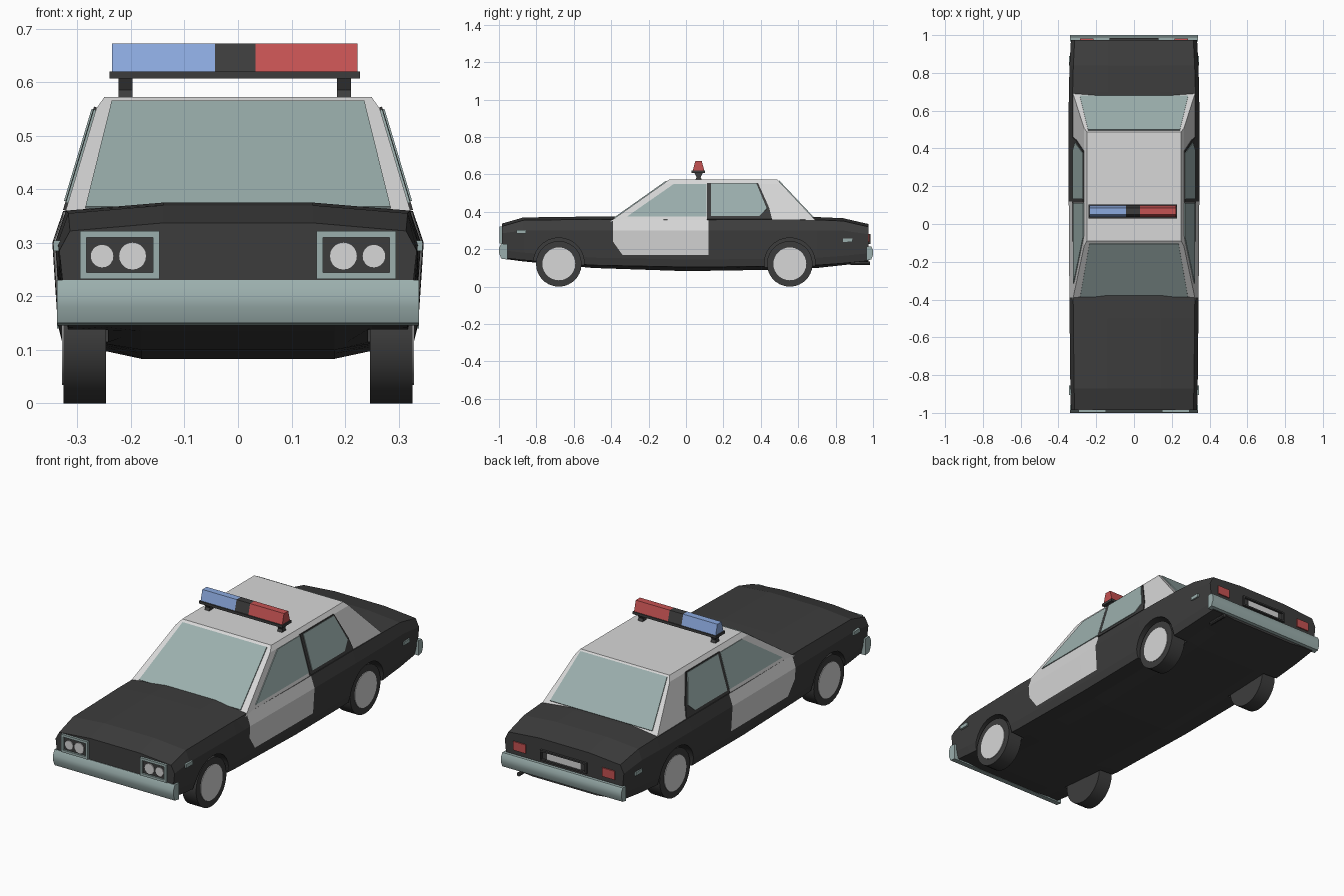
import bpy, bmesh, math
from mathutils import Vector

if "Cube" in bpy.data.objects:
    bpy.data.objects.remove(bpy.data.objects["Cube"])


def material(name, rgb):
    m = bpy.data.materials.new(name)
    m.diffuse_color = (*rgb, 1)
    m.use_nodes = True
    m.node_tree.nodes["Principled BSDF"].inputs["Base Color"].default_value = m.diffuse_color
    return m


BLACK = material("black_paint", (0.046, 0.046, 0.046))
WHITE = material("white_paint", (0.68, 0.68, 0.68))
GLASS = material("pale_teal", (0.33, 0.43, 0.42))
RED = material("red_light", (0.56, 0.085, 0.085))
BLUE = material("blue_light", (0.26, 0.40, 0.74))


def finish(name, bm, mats, angle=None):
    bmesh.ops.recalc_face_normals(bm, faces=bm.faces[:])
    me = bpy.data.meshes.new(name)
    bm.to_mesh(me)
    bm.free()
    for m in mats:
        me.materials.append(m)
    ob = bpy.data.objects.new(name, me)
    bpy.context.collection.objects.link(ob)
    if angle:
        bpy.ops.object.select_all(action='DESELECT')
        ob.select_set(True)
        bpy.context.view_layer.objects.active = ob
        bpy.ops.object.shade_smooth_by_angle(angle=math.radians(angle))
    return ob


def plate(name, pts, offset, mat, angle=None):
    """Polygon extruded along a vector."""
    bm = bmesh.new()
    f = bm.faces.new([bm.verts.new(p) for p in pts])
    ext = bmesh.ops.extrude_face_region(bm, geom=[f], use_keep_orig=True)["geom"]
    bmesh.ops.translate(bm, vec=Vector(offset),
                        verts=[v for v in ext if isinstance(v, bmesh.types.BMVert)])
    return finish(name, bm, [mat], angle)


def prism(name, profile, x0, x1, mat, angle=None):
    """(y, z) profile extruded along x."""
    return plate(name, [(x0, y, z) for y, z in profile], (x1 - x0, 0, 0), mat, angle)


def box(name, x, y, z, mat):
    return prism(name, [(y[0], z[0]), (y[1], z[0]), (y[1], z[1]), (y[0], z[1])], x[0], x[1], mat)


def disc(name, axis, c, r, depth, mat, n=24):
    """Cylinder along x or y, starting at c."""
    ring = [(r * math.cos(2 * math.pi * i / n), r * math.sin(2 * math.pi * i / n)) for i in range(n)]
    if axis == 'x':
        return plate(name, [(c[0], c[1] + a, c[2] + b) for a, b in ring], (depth, 0, 0), mat, 30)
    return plate(name, [(c[0] + a, c[1], c[2] + b) for a, b in ring], (0, depth, 0), mat, 30)


def loft(bm, rings):
    rows = [[bm.verts.new(p) for p in r] for r in rings]
    n = len(rows[0])
    for a, b in zip(rows, rows[1:]):
        for i in range(n):
            bm.faces.new((a[i], a[(i + 1) % n], b[(i + 1) % n], b[i]))
    bm.faces.new(rows[0])
    bm.faces.new(rows[-1])


# Lower body: y, floor, sill, waist, top, half width
stations = [(-0.985, .15, .155, .285, .337, .334), (-0.87, .135, .142, .30, .37, .337),
            (-0.5, .10, .115, .30, .375, .341), (0.0, .083, .105, .30, .372, .345),
            (0.45, .09, .108, .30, .374, .347), (0.7, .10, .115, .30, .372, .345),
            (0.84, .115, .125, .30, .366, .341), (0.975, .13, .138, .28, .335, .334)]
rings = []
for y, zb, zs, zm, zt, w in stations:
    half = [(.18, zb), (.25, (zb + zs) / 2 + .004), (w - .02, zs), (w - .01, zs + .04),
            (w, zm), (w - .02, zt - .015), (.14, zt)]
    rings.append([(x, y, z) for x, z in half] + [(-x, y, z) for x, z in reversed(half)])
bm = bmesh.new()
loft(bm, rings)

# White front doors, cut into the body sides
corner, slope = Vector((0, -.39, .24)), Vector((0, -.07, -.05)).normalized()
for co, no in [((0, -.39, 0), (0, 1, 0)), ((0, .12, 0), (0, 1, 0)), ((0, 0, .17), (0, 0, 1)), (corner, slope)]:
    bmesh.ops.bisect_plane(bm, geom=bm.verts[:] + bm.edges[:] + bm.faces[:],
                           plane_co=co, plane_no=no, dist=1e-5)
bm.normal_update()
for f in bm.faces:
    c = f.calc_center_median()
    if (-.39 < c.y < .12 and c.z > .17 and (c - corner).dot(slope) < 0 and abs(f.normal.x) > .5):
        f.material_index = 1
body = finish("lower_body", bm, [BLACK, WHITE])

# Wheels and wheel arches
for y in (-.68, .555):
    for s in (-1, 1):
        cut = disc("arch_cutter", 'x', (s * .243, y, .125), .136, s * .2, BLACK, 28)
        cut.hide_render = True
        cut.hide_set(True)
        mod = body.modifiers.new("arch", 'BOOLEAN')
        mod.operation, mod.object, mod.solver = 'DIFFERENCE', cut, 'EXACT'
        disc("tyre", 'x', (s * .247, y, .122), .122, s * .079, BLACK, 28)
        disc("hubcap", 'x', (s * .32, y, .122), .088, s * .009, WHITE, 28)

# Cabin: z, front y, rear y, half width
bm = bmesh.new()
loft(bm, [[(-w, a, z), (w, a, z), (w, b, z), (-w, b, z)] for z, a, b, w in
          [(.345, -.411, .702, .3265), (.55, -.121, .509, .265), (.572, -.09, .488, .25)]])
finish("cabin", bm, [WHITE])


def side_x(z):
    return .3265 + (z - .345) / .205 * (.265 - .3265)


# Side windows and dark rear door frames
front_glass = [(-.315, .374), (-.065, .548), (.11, .548), (.11, .374)]
rear_frame = [(.113, .36), (.113, .553), (.385, .553), (.445, .42), (.46, .36)]
rear_glass = [(.133, .376), (.133, .548), (.377, .548), (.432, .415), (.392, .376)]
for s in (-1, 1):
    for name, pts, t, mat in [("front_side_window", front_glass, .004, GLASS),
                              ("rear_door_frame", rear_frame, .005, BLACK),
                              ("rear_side_window", rear_glass, .008, GLASS)]:
        plate(name, [(s * side_x(z), y, z) for y, z in pts], (s * t, 0, t * .3), mat)

# Windscreen and rear window
for name, y0, y1, x0, x1, ny in [("windscreen", -.384, -.104, .285, .236, -1),
                                 ("rear_window", .678, .496, .287, .243, 1)]:
    z0, z1 = (.364, .562) if ny < 0 else (.37, .563)
    plate(name, [(-x0, y0, z0), (x0, y0, z0), (x1, y1, z1), (-x1, y1, z1)],
          (0, ny * .003, .004), GLASS)

# Bumpers
prism("front_bumper", [(-.955, .228), (-.988, .23), (-1, .205), (-1, .18), (-.988, .15), (-.955, .145)],
      -.338, .338, GLASS, 40)
prism("rear_bumper", [(.965, .215), (.99, .215), (1, .195), (1, .17), (.99, .145), (.965, .14)],
      -.338, .338, GLASS, 40)

for s in (-1, 1):
    # Headlight surround: four bars, dark panel and two lamps
    for zz in ((.232, .244), (.31, .322)):
        box("headlight_trim", (s * .147, s * .295), (-.997, -.98), zz, GLASS)
    for xx in ((.147, .159), (.283, .295)):
        box("headlight_trim", (s * xx[0], s * xx[1]), (-.997, -.98), (.244, .31), GLASS)
    box("headlight_panel", (s * .159, s * .283), (-.988, -.98), (.244, .31), BLACK)
    disc("inner_lamp", 'y', (s * .197, -.986, .275), .026, -.006, WHITE, 20)
    disc("outer_lamp", 'y', (s * .254, -.986, .275), .022, -.006, WHITE, 20)
    # Tail lights and side markers
    box("tail_light", (s * .215, s * .285), (.97, .981), (.238, .282), RED)
    box("front_side_marker", (s * .33, s * .345), (-.905, -.855), (.285, .304), GLASS)
    box("rear_side_marker", (s * .33, s * .343), (.84, .89), (.239, .257), GLASS)

# Number plate in a dark surround, exhaust pipe
for zz in ((.228, .236), (.274, .282)):
    box("plate_surround", (-.13, .13), (.97, .986), zz, BLACK)
for s in (-1, 1):
    box("plate_surround", (s * .122, s * .13), (.97, .986), (.236, .274), BLACK)
box("number_plate", (-.095, .095), (.97, .979), (.238, .270), WHITE)
disc("exhaust_pipe", 'y', (.25, .88, .125), .01, .105, BLACK, 10)

# Roof light bar
for x in (-.21, .198):
    prism("light_bar_foot", [(.045, .56), (.09, .56), (.078, .585), (.09, .61), (.045, .61), (.057, .585)],
          x - .013, x + .013, BLACK)
box("light_bar_base", (-.24, .228), (.03, .102), (.607, .62), BLACK)
lamp = [(.036, .62), (.098, .62), (.084, .672), (.05, .672)]
for name, x0, x1, mat in [("blue_lamp", -.235, -.043, BLUE), ("lamp_divider", -.043, .033, BLACK),
                          ("red_lamp", .033, .223, RED)]:
    prism(name, lamp, x0, x1, mat)
